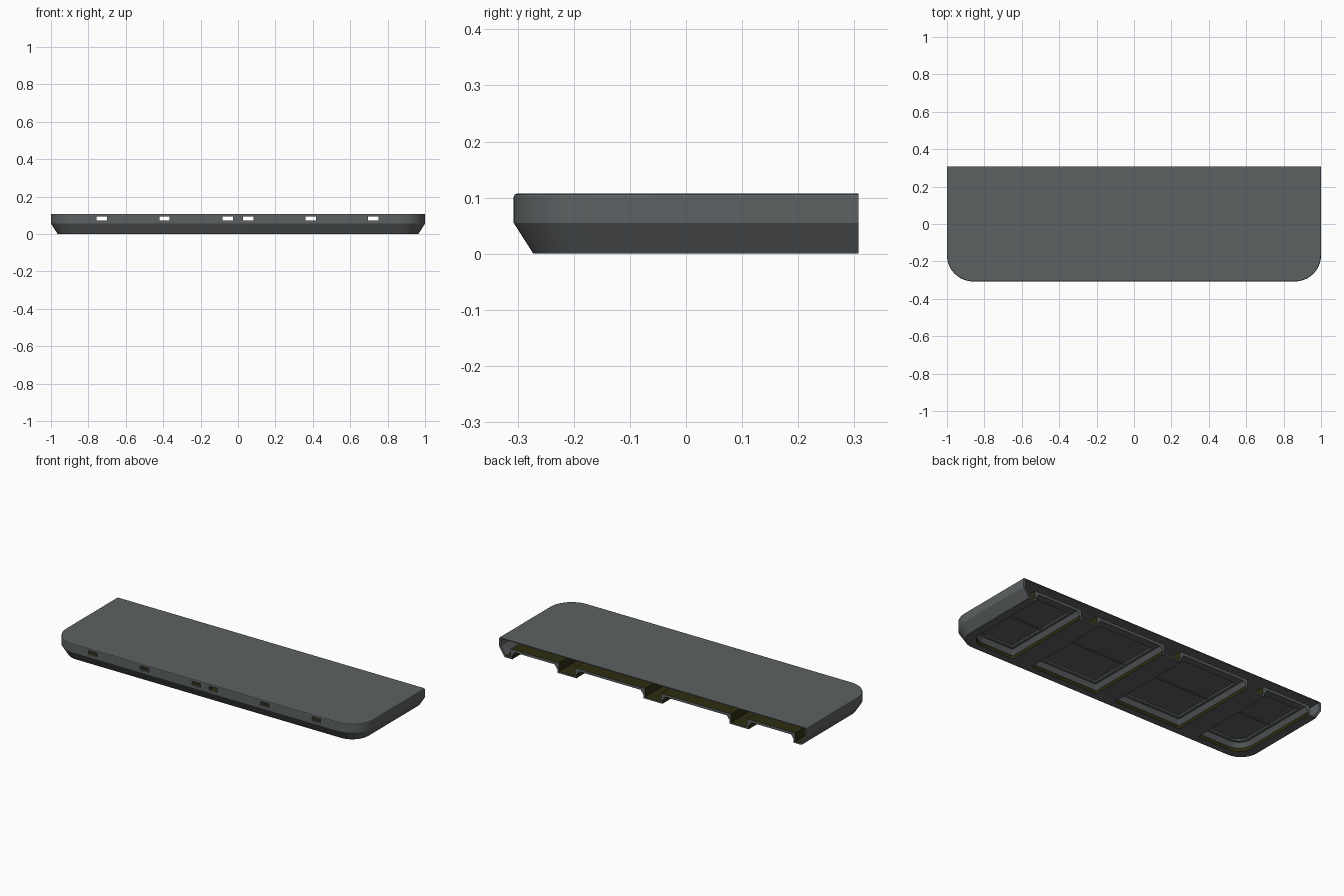
import bpy, bmesh, math

if "Cube" in bpy.data.objects:
    bpy.data.objects.remove(bpy.data.objects["Cube"])

BACK = 0.307


def material(name, rgb):
    m = bpy.data.materials.new(name)
    m.diffuse_color = (*rgb, 1)
    m.use_nodes = True
    m.node_tree.nodes["Principled BSDF"].inputs["Base Color"].default_value = m.diffuse_color
    return m


grey = material("slate grey", (0.110, 0.120, 0.124))
olive = material("dark olive lining", (0.027, 0.026, 0.006))


def arc(cx, cy, r, a0, a1, n=14):
    return [(cx + r * math.cos(math.radians(a0 + (a1 - a0) * i / n)),
             cy + r * math.sin(math.radians(a0 + (a1 - a0) * i / n))) for i in range(n + 1)]


def plan(inset, back):
    # straight back, two rounded front corners
    r = 0.14 - inset
    pts = arc(-0.86, -BACK + 0.14, r, 180, 270) + arc(0.86, -BACK + 0.14, r, 270, 360)
    return pts + [(1 - inset, back), (-1 + inset, back)]


def cell(x0, x1, y0, y1, r0, r1, grow=0.0):
    # recess outline with chosen front corner radii
    x0, x1, y0 = x0 - grow, x1 + grow, y0 - grow
    r0, r1 = max(r0 + grow, 0.004), max(r1 + grow, 0.004)
    return (arc(x0 + r0, y0 + r0, r0, 180, 270) + arc(x1 - r1, y0 + r1, r1, 270, 360)
            + [(x1, y1), (x0, y1)])


def loft(name, rings):
    # rings: list of (points, z), bottom to top
    bm = bmesh.new()
    loops = [[bm.verts.new((x, y, z)) for x, y in pts] for pts, z in rings]
    n = len(loops[0])
    for a, b in zip(loops, loops[1:]):
        for i in range(n):
            bm.faces.new((a[i], a[(i + 1) % n], b[(i + 1) % n], b[i]))
    bm.faces.new(loops[0][::-1])
    bm.faces.new(loops[-1])
    bmesh.ops.recalc_face_normals(bm, faces=bm.faces)
    me = bpy.data.meshes.new(name)
    bm.to_mesh(me)
    bm.free()
    ob = bpy.data.objects.new(name, me)
    bpy.context.collection.objects.link(ob)
    return ob


def box(name, x0, x1, y0, y1, z0, z1):
    pts = [(x0, y0), (x1, y0), (x1, y1), (x0, y1)]
    return loft(name, [(pts, z0), (pts, z1)])


# Outer case: chamfered skirt, upright wall, softened top edge
case = loft("case_shell", [(plan(0.035, BACK), 0), (plan(0, BACK), 0.055), (plan(0, BACK), 0.102),
                           (plan(0.0015, BACK), 0.1055), (plan(0.005, BACK), 0.107)])
steps = []

# Thin-walled interior, open at the back
steps.append(('DIFFERENCE', loft("cavity", [(plan(0.042, 0.35), 0.009), (plan(0.012, 0.35), 0.056),
                                            (plan(0.012, 0.35), 0.102)])))

# Four pans with hollow ribs left between them; each has a recess and inner panel
for x0, x1, r0, r1 in ((-0.915, -0.622, 0.09, 0.01), (-0.498, -0.062, 0.01, 0.01),
                       (0.062, 0.498, 0.01, 0.01), (0.622, 0.915, 0.01, 0.09)):
    def ring(grow, y1):
        return cell(x0, x1, -0.23, y1, r0, r1, grow)
    steps.append(('UNION', loft("pan", [(ring(0.01, BACK - 0.0003), 0.001),
                                        (ring(0.01, BACK - 0.0003), 0.059)])))
    steps.append(('DIFFERENCE', loft("recess", [(ring(0, 0.35), -0.02), (ring(0, 0.35), 0.02),
                                                (ring(-0.018, 0.35), 0.044)])))
    steps.append(('DIFFERENCE', loft("panel", [(ring(-0.03, 0.265), 0.03),
                                               (ring(-0.036, 0.255), 0.052)])))

# Front slots
for x in (-0.729, -0.393, -0.056, 0.054, 0.389, 0.724):
    steps.append(('DIFFERENCE', box("slot", x - 0.028, x + 0.028, -0.35, -0.27, 0.071, 0.094)))

for op, c in steps:
    c.hide_render = True
    mod = case.modifiers.new("cut", 'BOOLEAN')
    mod.operation = op
    mod.solver = 'EXACT'
    mod.object = c
bpy.context.view_layer.update()
dg = bpy.context.evaluated_depsgraph_get()
mesh = bpy.data.meshes.new_from_object(case.evaluated_get(dg))
case.modifiers.clear()
case.data = mesh
for op, c in steps:
    bpy.data.objects.remove(c)

# Lining colour: inner floors, rib channel walls and the lower recess walls
mesh.materials.clear()
mesh.materials.append(grey)
mesh.materials.append(olive)
for p in mesh.polygons:
    c, n = p.center, p.normal
    floor = n.z > 0.9 and c.z < 0.065
    wall = abs(n.z) < 0.1 and c.z < 0.04 and abs(c.x) < 0.93 and -0.245 < c.y < 0.3
    p.material_index = 1 if floor or wall else 0

# Thin stiffening bars across the recess panels
for name, x0, x1 in (("outer_panel_bar", 0.66, 0.88), ("inner_panel_bar", 0.1, 0.46)):
    for s in (-1, 1):
        a, b = sorted((s * x0, s * x1))
        bar = box(name, a, b, 0.03, 0.042, 0.047, 0.054)
        bar.data.materials.append(grey)

# Smooth only the rounded walls; keep the large flat faces crisp
bpy.ops.object.select_all(action='DESELECT')
case.select_set(True)
bpy.context.view_layer.objects.active = case
bpy.ops.object.shade_smooth_by_angle(angle=math.radians(18))
